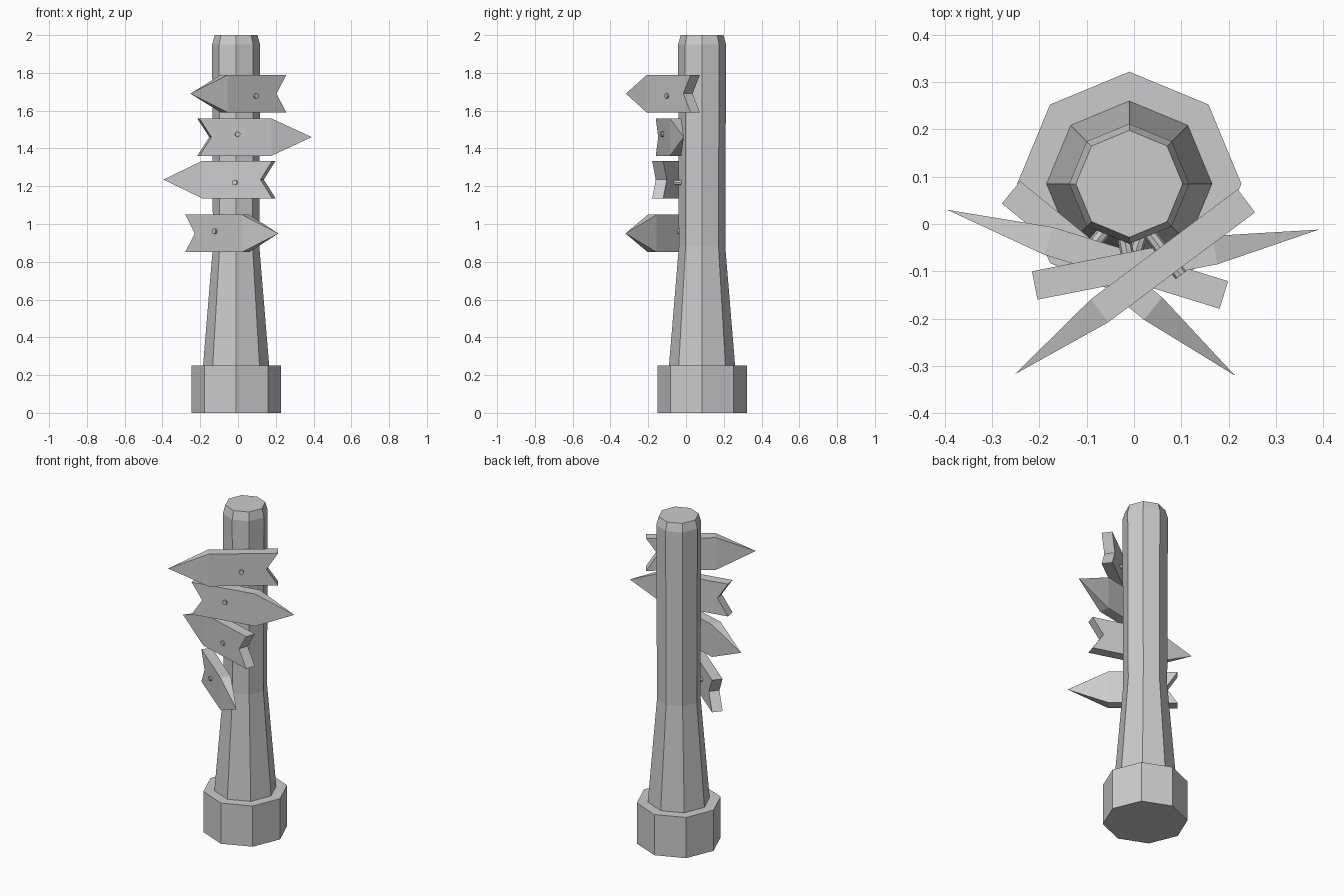
import bpy, bmesh, math
from mathutils import Matrix, Vector

if "Cube" in bpy.data.objects:
    bpy.data.objects.remove(bpy.data.objects["Cube"])

POST = Vector((-0.01, 0.085, 0))


def finish(bm, name):
    bmesh.ops.recalc_face_normals(bm, faces=bm.faces)
    me = bpy.data.meshes.new(name)
    bm.to_mesh(me)
    bm.free()
    ob = bpy.data.objects.new(name, me)
    bpy.context.collection.objects.link(ob)
    return ob


def lathe(name, profile, sides=8):
    """Stack of (radius, z) rings, capped at both ends."""
    bm = bmesh.new()
    rings = []
    for r, z in profile:
        rings.append([bm.verts.new((r * math.cos(2 * math.pi * i / sides),
                                    r * math.sin(2 * math.pi * i / sides), z))
                      for i in range(sides)])
    for a, b in zip(rings, rings[1:]):
        for i in range(sides):
            j = (i + 1) % sides
            bm.faces.new((a[i], a[j], b[j], b[i]))
    bm.faces.new(rings[0])
    bm.faces.new(rings[-1])
    ob = finish(bm, name)
    ob.location = POST
    return ob


def plank(name, length=0.612, shoulder=0.388, notch=0.065, h=0.099, t=0.0305):
    """Board along +x: notched tail at the origin, pyramid tip."""
    bm = bmesh.new()
    outline = [(shoulder, h), (0, h), (notch, 0), (0, -h), (shoulder, -h)]
    f = [bm.verts.new((x, -t, z)) for x, z in outline]
    b = [bm.verts.new((x, t, z)) for x, z in outline]
    tip = bm.verts.new((length, 0, 0))
    bm.faces.new(f)
    bm.faces.new(b)
    for i in range(4):
        bm.faces.new((f[i], f[i + 1], b[i + 1], b[i]))
    for p, q in ((f[0], f[4]), (b[0], b[4]), (f[0], b[0]), (f[4], b[4])):
        bm.faces.new((p, q, tip))
    return finish(bm, name)


def nail(name, start, end, r=0.014):
    bm = bmesh.new()
    axis = end - start
    m = Matrix.Translation((start + end) / 2) @ axis.to_track_quat('Z', 'Y').to_matrix().to_4x4()
    bmesh.ops.create_cone(bm, cap_ends=True, segments=8, radius1=r, radius2=r,
                          depth=axis.length, matrix=m)
    return finish(bm, name)


# Octagonal footing and tapered post
lathe("base", [(0.237, 0), (0.237, 0.25)])
lathe("post", [(0.175, 0.24), (0.175, 0.25), (0.123, 0.88), (0.127, 1.95), (0.113, 2.0)])

# Signs: tail centre, tip, height, nail height offset
signs = [
    ((0.2375, 0.049), (-0.255, -0.32), 1.69, -0.012),
    ((-0.21, -0.13), (0.39, -0.012), 1.46, 0.015),
    ((0.19, -0.15), (-0.395, 0.03), 1.235, -0.015),
    ((-0.26, 0.067), (0.213, -0.32), 0.95, 0.012),
]
for n, (tail, tip, z, dz) in enumerate(signs, 1):
    p = Vector((*tail, z))
    d = (Vector((*tip, z)) - p).normalized()
    board = plank(f"sign_board_{n}")
    board.location = p
    board.rotation_euler.z = math.atan2(d.y, d.x)
    # Nail runs through the board into the post
    out = Vector((d.y, -d.x, 0))
    if out.y > 0:
        out = -out
    c = p + d * 0.205 + Vector((0, 0, dz))
    nail(f"nail_{n}", c + out * 0.043, c - out * 0.075)
